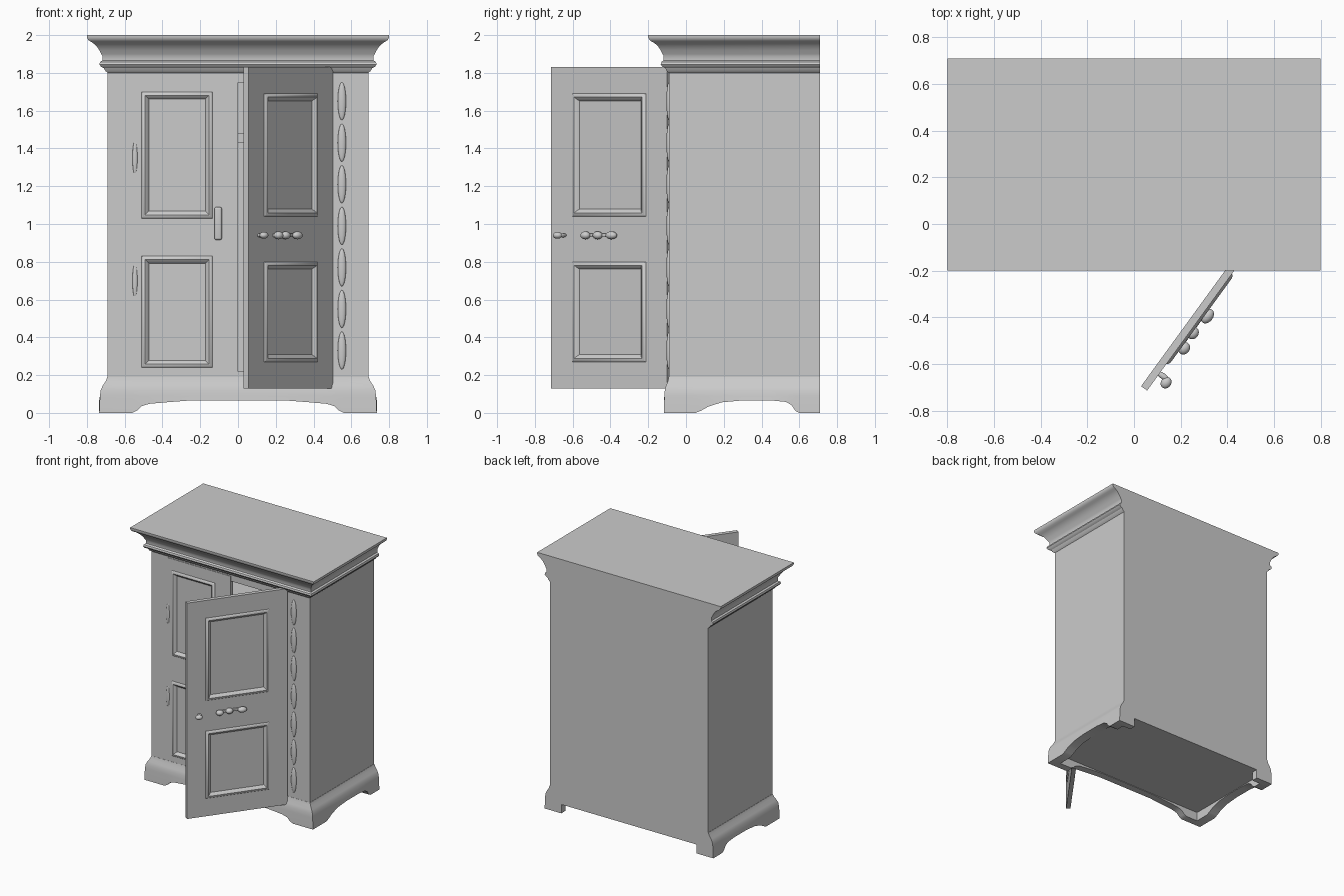
import bpy, bmesh, math
from mathutils import Vector, Matrix

if "Cube" in bpy.data.objects:
    bpy.data.objects.remove(bpy.data.objects["Cube"])

W, YF, YB = 0.69, -0.09, 0.71      # body half width, front and back


def finish(name, bm, angle=35):
    bmesh.ops.recalc_face_normals(bm, faces=bm.faces)
    me = bpy.data.meshes.new(name)
    bm.to_mesh(me)
    bm.free()
    ob = bpy.data.objects.new(name, me)
    bpy.context.collection.objects.link(ob)
    bpy.ops.object.select_all(action='DESELECT')
    ob.select_set(True)
    bpy.context.view_layer.objects.active = ob
    bpy.ops.object.shade_smooth_by_angle(angle=math.radians(angle))
    return ob


def box(name, x0, x1, y0, y1, z0, z1, bevel=0):
    bm = bmesh.new()
    bmesh.ops.create_cube(bm, size=1)
    for v in bm.verts:
        v.co = Vector(((x0 + x1) / 2 + v.co.x * (x1 - x0),
                       (y0 + y1) / 2 + v.co.y * (y1 - y0),
                       (z0 + z1) / 2 + v.co.z * (z1 - z0)))
    if bevel:
        bmesh.ops.bevel(bm, geom=bm.edges[:], offset=bevel, segments=4,
                        profile=0.5, affect='EDGES')
    return finish(name, bm)


def blob(name, loc, size):
    bm = bmesh.new()
    bmesh.ops.create_uvsphere(bm, u_segments=20, v_segments=12, radius=1)
    for v in bm.verts:
        v.co = Vector(loc) + Vector([a * b for a, b in zip(v.co, size)])
    return finish(name, bm, 80)


def loft(name, rings, closed, angle=35):
    """Skin a list of equal closed rings; cap the first and last."""
    bm = bmesh.new()
    vs = [[bm.verts.new(p) for p in r] for r in rings]
    n = len(vs[0])
    for a, b in zip(vs, vs[1:]):
        for i in range(n):
            j = (i + 1) % n
            bm.faces.new((a[i], a[j], b[j], b[i]))
    if closed:
        bm.faces.new(vs[0])
        bm.faces.new(vs[-1])
    return finish(name, bm, angle)


def panel_door(name, xs, zs, yf, thick):
    """Slab with two moulded panels; xs and zs are the grid cuts."""
    bm = bmesh.new()
    g = [[bm.verts.new((x, yf, z)) for x in xs] for z in zs]
    b = [[bm.verts.new((x, yf + thick, z)) for x in xs] for z in zs]
    panels = []
    nx, nz = len(xs) - 1, len(zs) - 1
    for k in range(nz):
        for i in range(nx):
            f = bm.faces.new((g[k][i], g[k][i + 1], g[k + 1][i + 1], g[k + 1][i]))
            bm.faces.new((b[k][i], b[k + 1][i], b[k + 1][i + 1], b[k][i + 1]))
            if i == 1 and k in (1, 3):
                panels.append(f)
    for i in range(nx):
        for k in (0, nz):
            bm.faces.new((g[k][i], b[k][i], b[k][i + 1], g[k][i + 1]))
    for k in range(nz):
        for i in (0, nx):
            bm.faces.new((g[k][i], g[k + 1][i], b[k + 1][i], b[k][i]))
    bmesh.ops.recalc_face_normals(bm, faces=bm.faces)
    for f in panels:
        for t, d in ((0.012, 0.008), (0.014, 0.003), (0.012, -0.006), (0.016, -0.014)):
            bmesh.ops.inset_region(bm, faces=[f], thickness=t, depth=d)
    return finish(name, bm, 40)


# Carcass panels
for s, side in ((-1, "left"), (1, "right")):
    a, b = sorted((s * W, s * (W - 0.03)))
    box(side + "_side", a, b, YF, YB, 0.07, 1.82)
    a, b = sorted((s * W, s * (0.55 if s < 0 else 0.49)))
    box(side + "_stile", a, b, YF, YF + 0.03, 0.07, 1.82)
box("back_panel", -W, W, YB - 0.03, YB, 0.07, 1.82)
box("floor_panel", -W, W, YF, YB, 0.07, 0.20)
box("top_rail", -W, W, YF, YF + 0.03, 1.75, 1.82)
box("bottom_rail", -W, W, YF, YF + 0.03, 0.07, 0.22)
box("shelf", -W + 0.03, W - 0.03, YF + 0.04, YB - 0.03, 1.43, 1.48)

# Cornice: profile stepped round front and sides, flush at the back
profile = [(0.0, 1.80), (0.012, 1.81), (0.02, 1.825), (0.036, 1.833), (0.044, 1.845),
           (0.04, 1.858), (0.028, 1.866), (0.028, 1.89), (0.034, 1.90), (0.044, 1.92),
           (0.06, 1.943), (0.08, 1.96), (0.095, 1.968), (0.104, 1.976), (0.11, 1.988),
           (0.11, 2.0)]
loft("cornice", [[(-W - d, YB, z), (-W - d, YF - d, z), (W + d, YF - d, z), (W + d, YB, z)]
                 for d, z in profile], True)

# Plinth: flared skirt with feet cut along its lower edge
side_cut = [(YB, 0), (0.60, 0), (0.58, 0.01), (0.56, 0.04), (0.53, 0.058), (0.45, 0.066),
            (0.30, 0.066), (0.19, 0.056), (0.12, 0.034), (0.08, 0.012), (0.05, 0)]
front_cut = [(0.56, 0), (0.535, 0.012), (0.51, 0.036), (0.47, 0.048), (0.38, 0.056), (0.25, 0.066)]
half = [(W, y, 1, 0, h) for y, h in side_cut] + [(W, YF, 1, -1, 0)] + \
       [(x, YF, 0, -1, h) for x, h in front_cut]
stations = half + [(-x, y, -nx, ny, h) for x, y, nx, ny, h in reversed(half)]
rings = []
for x, y, nx, ny, h in stations:
    prof = [(0.045, h), (0.041, 0.09), (0.037, 0.12), (0.026, 0.145), (0.01, 0.168), (0.002, 0.19),
            (-0.03, 0.19), (-0.03, h)]
    rings.append([(x + nx * d, y + ny * d * (0.6 if d > 0 else 1), z) for d, z in prof])
loft("plinth", rings, True, 40)
for s, side in ((-1, "left"), (1, "right")):
    a, b = sorted((s * 0.59, s * 0.70))
    box(side + "_back_foot", a, b, YB - 0.05, YB, 0, 0.08)

# Closed left door, its handle plate and hinge beads
panel_door("left_door", [-0.55, -0.51, -0.135, 0.0], [0.20, 0.24, 0.83, 1.03, 1.70, 1.79],
           YF - 0.004, 0.03)
box("left_handle", -0.125, -0.085, YF - 0.025, YF, 0.915, 1.09, 0.012)
for z in (0.70, 1.35):
    blob("left_hinge", (-0.545, YF, z), (0.014, 0.010, 0.09))

# Carved beads down the right stile
for i in range(7):
    blob("stile_bead", (0.55, YF, 0.33 + i * 0.22), (0.022, 0.014, 0.10))

# Open right door with its knobs, swung on its hinge
parts = [panel_door("right_door", [-0.76, -0.62, -0.14, 0.0],
                    [0.13, 0.27, 0.80, 1.04, 1.69, 1.83], -0.016, 0.032)]
parts.append(blob("knob", (-0.685, -0.062, 0.94), (0.026, 0.022, 0.018)))
parts.append(blob("knob_stem", (-0.67, -0.035, 0.94), (0.013, 0.032, 0.011)))
for x, d, r in ((-0.52, 0.038, 0.028), (-0.445, 0.03, 0.028), (-0.35, 0.038, 0.034)):
    parts.append(blob("latch_knob", (x, -d, 0.94), (r, 0.024, 0.021)))
parts.append(box("latch_bar", -0.54, -0.33, -0.028, -0.014, 0.93, 0.95, 0.004))
swing = Matrix.Translation((0.49, YF, 0)) @ Matrix.Rotation(math.radians(54), 4, 'Z')
for p in parts:
    p.matrix_world = swing
